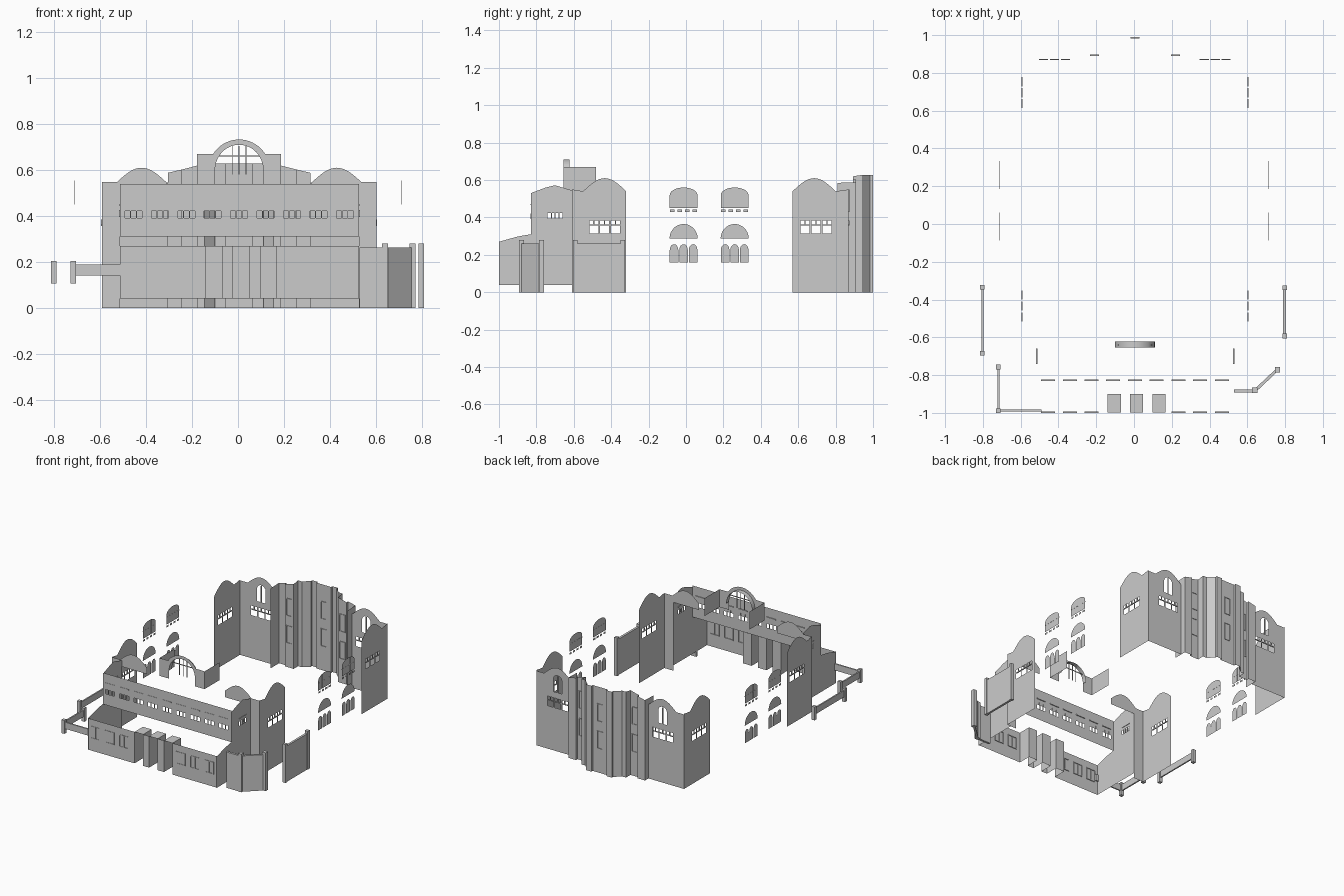
import bpy, bmesh, math
from mathutils import Vector
from mathutils.geometry import tessellate_polygon

if "Cube" in bpy.data.objects:
    bpy.data.objects.remove(bpy.data.objects["Cube"])

CX = 0.005  # building axis


def add_mesh(name, verts, faces):
    me = bpy.data.meshes.new(name)
    me.from_pydata(verts, [], faces)
    me.update()
    ob = bpy.data.objects.new(name, me)
    bpy.context.collection.objects.link(ob)
    return ob


def panel(name, axis, pos, outline, holes=()):
    """Flat wall at a fixed x or y, outline in (horizontal, z), with holes."""
    loops = [outline, *holes]
    tris = tessellate_polygon([[Vector((u, z, 0)) for u, z in l] for l in loops])
    pts = [p for l in loops for p in l]
    verts = [(pos, u, z) if axis == 'x' else (u, pos, z) for u, z in pts]
    return add_mesh(name, verts, tris)


def strip(name, plan):
    """Folded vertical wall from plan points (x, y, z0, z1)."""
    v = [(x, y, z) for x, y, a, b in plan for z in (a, b)]
    return add_mesh(name, v, [(2*i, 2*i+2, 2*i+3, 2*i+1) for i in range(len(plan)-1)])


def boxes(name, items):
    """Several axis-aligned boxes (x0,x1,y0,y1,z0,z1) in one object."""
    v, f = [], []
    for x0, x1, y0, y1, z0, z1 in items:
        n = len(v)
        v += [(x, y, z) for z in (z0, z1) for x, y in ((x0, y0), (x1, y0), (x1, y1), (x0, y1))]
        f += [tuple(n+i for i in q) for q in ((3, 2, 1, 0), (4, 5, 6, 7), (0, 1, 5, 4),
                                              (1, 2, 6, 5), (2, 3, 7, 6), (3, 0, 4, 7))]
    return add_mesh(name, v, f)


def rect(u0, u1, z0, z1):
    return [(u0, z0), (u1, z0), (u1, z1), (u0, z1)]


def arc(c, z, rx, rz, n=14):
    """Half ellipse from right to left."""
    return [(c + rx*math.cos(math.pi*i/n), z + rz*math.sin(math.pi*i/n)) for i in range(n+1)]


def bump(c, z, w, h, n=16):
    """Shaped parapet crest from right to left, softer than an ellipse."""
    return [(c + w*(1-2*i/n), z + h*math.sin(math.pi*i/n)) for i in range(n+1)]


def arched(c, w, z0, zs, rise, n=14):
    return [(c-w/2, z0), (c+w/2, z0)] + arc(c, zs, w/2, rise, n)


def box_on(axis, pos, u0, u1, z0, z1, d=.004):
    return (pos-d, pos+d, u0, u1, z0, z1) if axis == 'x' else (u0, u1, pos-d, pos+d, z0, z1)


def triple_holes(c):
    return [rect(c+k*.058-.024, c+k*.058+.024, .315, .385) for k in (-1, 0, 1)]


def triple_bars(axis, pos, c):
    out = []
    for k in (-1, 0, 1):
        u = c + k*.058
        out += [box_on(axis, pos, u-.024, u+.024, .357, .363, .003),
                box_on(axis, pos, u-.003, u+.003, .36, .385, .003)]
    return out


# wing side walls with shaped parapets, front and back pairs
bars = []
for s, side in ((-1, 'left'), (1, 'right')):
    x = CX + s*.598
    panel('front_wing_side_' + side, 'x', x,
          [(-.61, 0), (-.32, 0)] + bump(-.435, .54, .115, .07) + [(-.61, .55)],
          triple_holes(-.435))
    panel('back_wing_side_' + side, 'x', x,
          [(.87, 0), (.87, .55)] + bump(.685, .54, .115, .07) + [(.57, 0)],
          triple_holes(.695))
    bars += triple_bars('x', x, -.435) + triple_bars('x', x, .695)

    # wing back wall, dome on top, one tall arched light
    c = CX + s*.425
    xo, xi = CX + s*.598, CX + s*.31
    panel('back_wing_rear_' + side, 'y', .87,
          [(max(xo, xi), 0), (max(xo, xi), .545)] + bump(c, .545, .11, .065)
          + [(min(xo, xi), .545), (min(xo, xi), 0)],
          triple_holes(c) + [arched(c, .07, .43, .52, .035, 8)])
    bars += triple_bars('y', .87, c)
    bars += [box_on('y', .87, c-.003, c+.003, .43, .55, .003)]

    # front parapet dome and narrow wing return
    panel('front_parapet_dome_' + side, 'y', -.61,
          [(c-.11, .50), (c+.11, .50)] + bump(c, .545, .11, .065))
    xr = -.514 if s < 0 else .528
    panel('front_wing_return_' + side, 'y', -.61, rect(min(xr, xo), max(xr, xo), 0, .548))

    # side of the front hall: upper gable and lower sloping end
    panel('hall_side_' + side, 'x', xr,
          [(-.83, .04), (-.61, .04), (-.61, .545), (-.66, .56), (-.70, .572), (-.75, .56), (-.83, .53)],
          [rect(-.74, -.66, .395, .425)])
    panel('porch_side_' + side, 'x', xr, [(-1, .04), (-.83, .04), (-.83, .31), (-.9, .298), (-1, .27)])
    bars += [box_on('x', xr, y-.003, y+.003, .395, .425) for y in (-.72, -.70, -.68)]
    bars += [box_on('x', xr, -.74, -.66, .445, .45)]
boxes('wing_window_bars', bars)

# folded rear wall with central bay
half = [(.31, .81, .585), (.31, .91, .588), (.25, .91, .602), (.25, .893, .602),
        (.18, .893, .62), (.18, .945, .628), (.15, .945, .628), (.105, .985, .628),
        (.105, 1.0, .628), (.06, 1.0, .628), (.06, .985, .628)]
plan = [(CX-x, y, 0, z) for x, y, z in half] + [(CX+x, y, 0, z) for x, y, z in reversed(half)]
strip('rear_bay_wall', plan)
frames = []
for cx, y in ((-.215, .893), (0, .985), (.215, .893)):
    for z in (.18, .38):
        u = CX + cx
        frames += [box_on('y', y, u-.024, u-.019, z, z+.12), box_on('y', y, u+.019, u+.024, z, z+.12),
                   box_on('y', y, u-.024, u+.024, z-.005, z), box_on('y', y, u-.024, u+.024, z+.12, z+.125)]
boxes('rear_window_frames', frames)

# upper front wall with nine window bands
centres = [CX + .115*(i-4) for i in range(9)]
panel('upper_front_wall', 'y', -.83, rect(-.514, .528, .31, .54),
      [rect(c-.037, c+.037, .392, .422) for c in centres])
fr = []
for c in centres:
    fr += [box_on('y', -.828, c-.037, c+.037, .466, .473)]
    fr += [box_on('y', -.828, c+d-.002, c+d+.002, .392, .422, .003) for d in (-.013, .013)]
    fr += [box_on('y', -.828, c+d-.001, c+d+.001, .422, .442, .002) for d in (-.018, .018)]
boxes('upper_front_window_bars', fr)

# lower front wall, three recessed entrances between piers
doors = [(-.14, -.07), (-.022, .048), (.098, .168)]
edges = [-.514] + [v for d in doors for v in d] + [.528]
for i in range(0, 8, 2):
    panel('porch_wall_%d' % (i//2), 'y', -.997, rect(edges[i], edges[i+1], .04, .27))
for i, (a, b) in enumerate(doors):
    strip('entrance_recess_%d' % i, [(a, -.997, .04, .27), (a, -.9, .04, .27),
                                     (b, -.9, .04, .27), (b, -.997, .04, .27)])
    add_mesh('entrance_ceiling_%d' % i, [(a, -.997, .27), (b, -.997, .27), (b, -.9, .27), (a, -.9, .27)], [(0, 1, 2, 3)])
lower = []
for c in centres[:3] + centres[6:]:
    lower += [box_on('y', -.996, c-.037, c+.037, z, z+.005) for z in (.13, .215)]
    lower += [box_on('y', -.996, c+d-.002, c+d+.002, .13, .22) for d in (-.035, 0, .035)]
boxes('porch_window_bars', lower)

# central raised parapet with arched opening
R, r, zc = .133, .105, .60
outer = [(CX+.183, .54), (CX+.183, .67)] + \
        [p for p in arc(CX, zc, R, R, 28) if p[1] >= .67] + [(CX-.183, .67), (CX-.183, .54)]
inner = [(CX-r, .54)] + arc(CX, zc, r, r+.005, 28)[::-1] + [(CX+r, .54)]
panel('central_parapet', 'y', -.655, outer + inner)
for s in (-1, 1):
    panel('central_parapet_side', 'x', CX+s*.183, rect(-.655, -.48, .54, .67))
# arch soffit
v = [(u, y, z) for u, z in arc(CX, zc, r, r+.005, 28) for y in (-.655, -.622)]
add_mesh('arch_soffit', v, [(2*i, 2*i+1, 2*i+3, 2*i+2) for i in range(28)])
mull = [box_on('y', -.64, CX+d-.002, CX+d+.002, .58, .705, .002) for d in (-.03, 0, .03)]
mull.append(box_on('y', -.64, CX-.09, CX+.09, .658, .663, .002))
boxes('arch_mullions', mull)

# detached side window panes, both sides
for s in (-1, 1):
    x = s*.71
    for c in (-.013, .26):
        panel('side_upper_window', 'x', x, arched(c, .148, .45, .52, .04))
        boxes('side_upper_glazing_bars',
              [box_on('x', x, c+d-.002, c+d+.002, .45, .555, .001) for d in (-.025, .025)]
              + [box_on('x', x, c-.074, c+.074, .5, .505, .001)])
        for k in range(4):
            u = c + (k-1.5)*.04
            panel('side_sill_block', 'x', x, rect(u-.012, u+.012, .428, .442))
        panel('side_fan_window', 'x', x, arc(c, .288, .075, .077))
        for k in (-1, 0, 1):
            panel('side_lancet_window', 'x', x, arched(c+k*.051, .046, .16, .225, .032, 8))


# garden walls and rails
def fence(name, pts, z0, z1, p0, p1, t=.008, post=.012, ends=None):
    for i, (a, b) in enumerate(zip(pts, pts[1:])):
        a, b = Vector(a), Vector(b)
        d = (b-a).normalized()
        n = Vector((-d.y, d.x))*t
        base = (a-n, b-n, b+n, a+n)
        v = [(p.x, p.y, z) for z in (z0, z1) for p in base]
        add_mesh('%s_run_%d' % (name, i), v, [(3, 2, 1, 0), (4, 5, 6, 7), (0, 1, 5, 4),
                                              (1, 2, 6, 5), (2, 3, 7, 6), (3, 0, 4, 7)])
    boxes(name + '_posts', [(x-post, x+post, y-post, y+post, p0, p1) for x, y in (ends or pts)])


fence('right_front_wall', [(.53, -.883), (.64, -.883), (.76, -.77)], 0, .262, 0, .28,
      post=.014, ends=[(.64, -.88), (.76, -.772)])
fence('right_side_wall', [(.797, -.593), (.797, -.337)], 0, .262, 0, .28)
fence('left_front_rail', [(-.49, -.988), (-.718, -.988), (-.718, -.757)], .14, .188, .105, .203,
      t=.005, ends=[(-.718, -.988), (-.718, -.757)])
fence('left_side_rail', [(-.803, -.685), (-.803, -.335)], .14, .188, .105, .203, t=.005)
